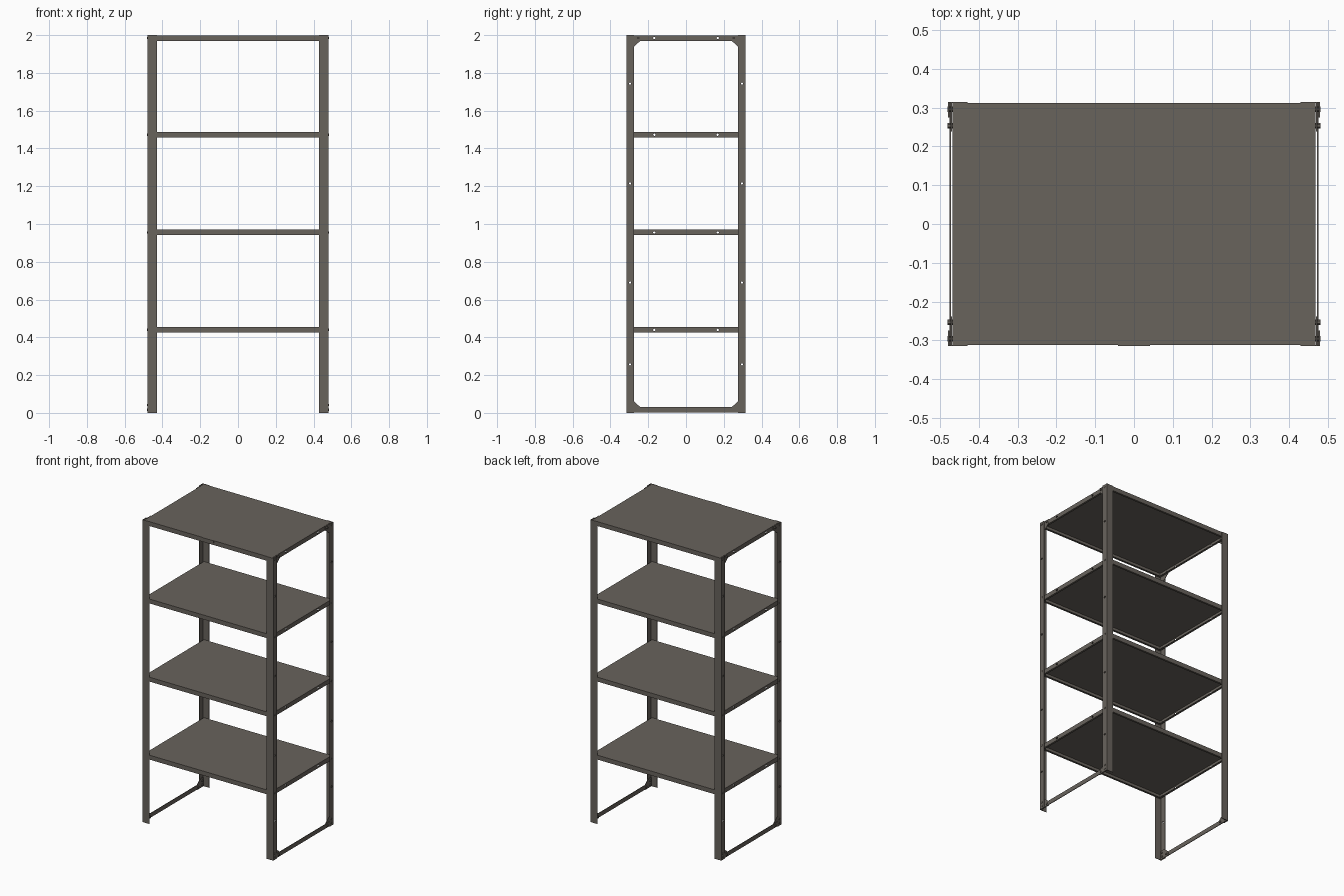
import bpy, bmesh, math
from mathutils import Matrix

if "Cube" in bpy.data.objects:
    bpy.data.objects.remove(bpy.data.objects["Cube"])

steel = bpy.data.materials.new("dark_warm_grey_steel")
steel.diffuse_color = (0.14, 0.125, 0.108, 1)
steel.use_nodes = True
steel.node_tree.nodes["Principled BSDF"].inputs["Base Color"].default_value = steel.diffuse_color

PX, PY = 0.479, 0.315            # outer faces of the posts
SHELF_Z = [0.454, 0.97, 1.487, 1.999]
LIP = 0.029


def finish(name, bm):
    bmesh.ops.recalc_face_normals(bm, faces=bm.faces)
    me = bpy.data.meshes.new(name)
    bm.to_mesh(me)
    bm.free()
    me.materials.append(steel)
    ob = bpy.data.objects.new(name, me)
    bpy.context.collection.objects.link(ob)
    return ob


def prism(bm, pts, offset):
    """Closed polygon extruded along an offset vector."""
    f = bm.faces.new([bm.verts.new(p) for p in pts])
    ext = bmesh.ops.extrude_face_region(bm, geom=[f], use_keep_orig=True)
    vs = [v for v in ext["geom"] if isinstance(v, bmesh.types.BMVert)]
    bmesh.ops.translate(bm, verts=vs, vec=offset)


def x_cyl(bm, x0, x1, y, z, r, n=12):
    m = Matrix.Translation(((x0 + x1) / 2, y, z)) @ Matrix.Rotation(math.pi / 2, 4, 'Y')
    bmesh.ops.create_cone(bm, cap_ends=True, segments=n, radius1=r, radius2=r,
                          depth=x1 - x0, matrix=m)


def apply_mods(ob):
    bpy.context.view_layer.objects.active = ob
    for m in list(ob.modifiers):
        bpy.ops.object.modifier_apply(modifier=m.name)


def drill(ob, spots):
    """Cut round holes along x at (y, z) spots."""
    bm = bmesh.new()
    for y, z in spots:
        x_cyl(bm, -0.6, 0.6, y, z, 0.006)
    cutter = finish("hole_cutter", bm)
    cutter.hide_render = True
    mod = ob.modifiers.new("holes", 'BOOLEAN')
    mod.operation, mod.solver, mod.object = 'DIFFERENCE', 'EXACT', cutter
    apply_mods(ob)
    bpy.data.objects.remove(cutter)


# corner posts: L-section angle iron with spare holes
T = 0.003
for sx, side in ((-1, "left"), (1, "right")):
    for sy, end in ((-1, "front"), (1, "back")):
        prof = [(PX, PY), (PX - 0.05, PY), (PX - 0.05, PY - T),
                (PX - T, PY - T), (PX - T, PY - 0.04), (PX, PY - 0.04)]
        bm = bmesh.new()
        prism(bm, [(sx * x, sy * y, 0) for x, y in prof], (0, 0, 2))
        post = finish(f"{end}_{side}_post", bm)
        drill(post, [(sy * 0.296, z) for z in (0.257, 0.69, 1.215, 1.743)])

# shelves: folded sheet pans with a side lip and inward return
for i, zt in enumerate(SHELF_Z):
    bm = bmesh.new()
    hx, hy = 0.468, PY - T
    rings = []
    for inset, z in ((0.013, zt - LIP), (0, zt - LIP), (0, zt)):
        a, b = hx - inset, hy - inset
        rings.append([bm.verts.new((x, y, z))
                      for x, y in ((-a, -b), (a, -b), (a, b), (-a, b))])
    for lo, hi in zip(rings, rings[1:]):
        for k in range(4):
            n = (k + 1) % 4
            bm.faces.new((lo[k], lo[n], hi[n], hi[k]))
    bm.faces.new(rings[-1])
    shelf = finish(f"shelf_{i + 1}", bm)
    # make sure the sheet thickens inward
    if max(shelf.data.polygons, key=lambda p: p.area).normal.z < 0:
        shelf.data.flip_normals()
    sol = shelf.modifiers.new("sheet", 'SOLIDIFY')
    sol.thickness, sol.offset = 0.002, -1
    apply_mods(shelf)
    drill(shelf, [(s * 0.168, zt - LIP / 2) for s in (-1, 1)])

# bottom side rails
for sx, side in ((-1, "left"), (1, "right")):
    bm = bmesh.new()
    prism(bm, [(sx * 0.472, y, z) for y, z in
               ((-0.312, 0.002), (0.312, 0.002), (0.312, 0.03), (-0.312, 0.03))],
          (sx * 0.004, 0, 0))
    finish(f"{side}_bottom_rail", bm)

# chamfered corner gussets at top and bottom
bm = bmesh.new()
for sx in (-1, 1):
    for sy in (-1, 1):
        for top in (0, 1):
            pts = [(0.312, 0.001), (0.238, 0.001), (0.238, 0.027),
                   (0.275, 0.06), (0.312, 0.06)]
            prism(bm, [(sx * 0.4695, sy * y, 2 - z if top else z) for y, z in pts],
                  (sx * 0.003, 0, 0))
finish("corner_gussets", bm)

# bolts joining posts, shelves, rails and gussets
bm = bmesh.new()
spots = [(0.296, z - LIP / 2) for z in SHELF_Z]
spots += [(0.253, SHELF_Z[3] - LIP / 2), (0.253, 0.016), (0.296, 0.016), (0.296, 0.042)]
for sx in (-1, 1):
    for sy in (-1, 1):
        for y, z in spots:
            a, b = sorted((sx * 0.464, sx * 0.481))
            x_cyl(bm, a, b, sy * y, z, 0.007, 6)
finish("bolts", bm)

# small blank plate on the front edge of the top shelf
bm = bmesh.new()
prism(bm, [(-0.041, -0.312, 1.985), (0.041, -0.312, 1.985),
           (0.041, -0.312, 1.999), (-0.041, -0.312, 1.999)], (0, -0.003, 0))
finish("front_plate", bm)
